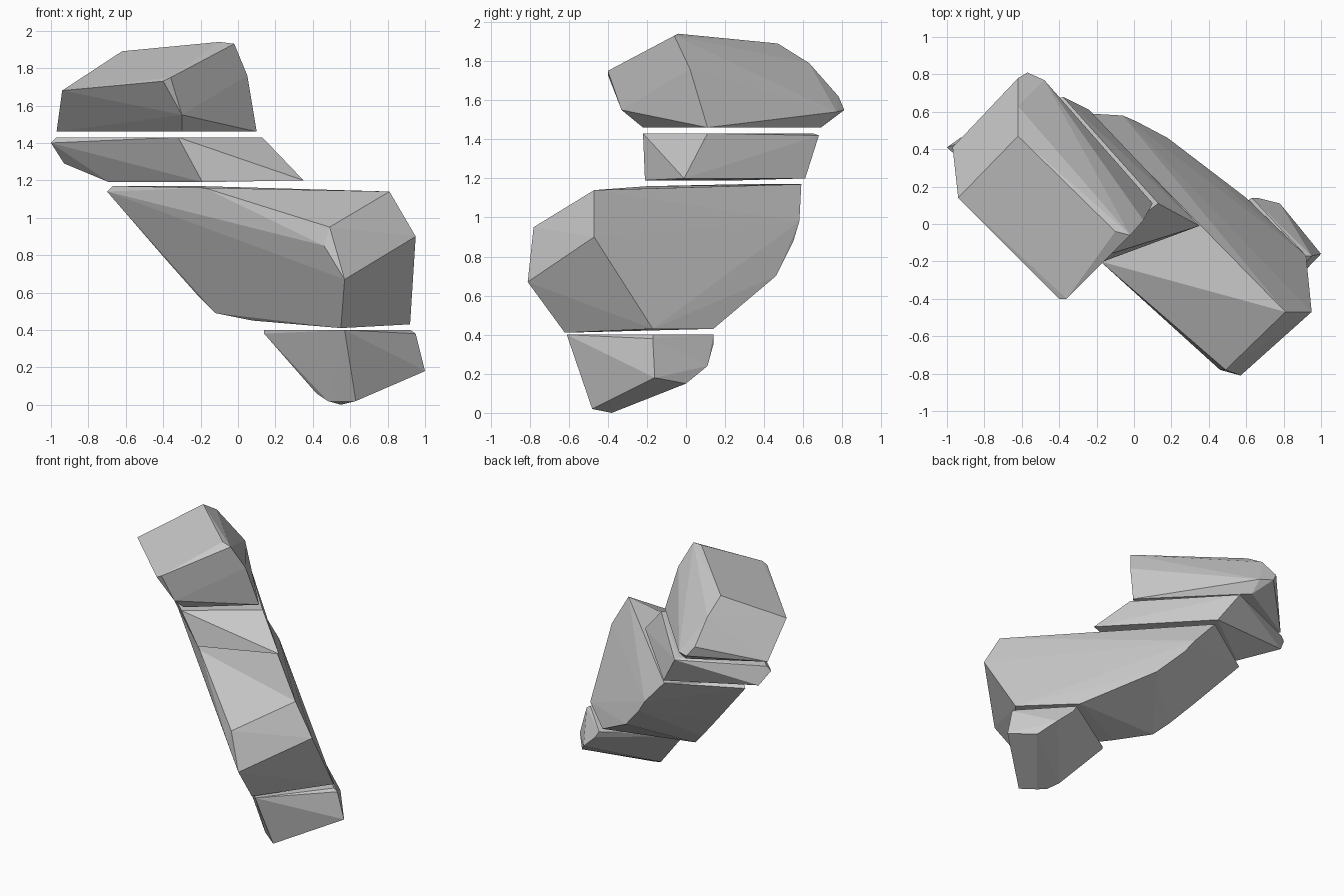
import bpy
import bmesh


def stone(name, corners):
    """Make a flat-faced faceted block as the convex hull of its corners."""
    bm = bmesh.new()
    for c in corners:
        bm.verts.new(c)
    hull = bmesh.ops.convex_hull(bm, input=bm.verts[:])
    junk = [v for v in bm.verts if not v.link_faces]
    bmesh.ops.delete(bm, geom=junk, context='VERTS')
    bmesh.ops.dissolve_limit(bm, angle_limit=0.02, verts=bm.verts[:], edges=bm.edges[:])
    bmesh.ops.recalc_face_normals(bm, faces=bm.faces[:])
    mesh = bpy.data.meshes.new(name)
    bm.to_mesh(mesh)
    bm.free()
    obj = bpy.data.objects.new(name, mesh)
    bpy.context.collection.objects.link(obj)
    return obj


# Cap block: ridge on top, tapered back end
stone("cap_block", [
    (-.40, -.40, 1.73), (-.36, -.40, 1.75), (-.94, .14, 1.68),
    (-.10, -.04, 1.94), (-.02, -.06, 1.93), (-.62, .47, 1.89),
    (-.62, .63, 1.79), (-.62, .78, 1.62), (-.57, .81, 1.55), (-.48, .77, 1.54),
    (.05, .02, 1.76), (-.30, -.33, 1.55),
    (-.97, .41, 1.46), (-.30, -.22, 1.46), (.10, .11, 1.46), (-.48, .69, 1.46),
])

# Thin slab under the cap
stone("upper_slab", [
    (-.97, .42, 1.43), (-.32, -.22, 1.43), (.13, .11, 1.43), (-.40, .65, 1.43),
    (-1.0, .41, 1.40), (-.93, .46, 1.29), (-.38, .68, 1.42),
    (-.69, .28, 1.19), (-.19, -.21, 1.19), (.35, -.01, 1.20), (-.24, .61, 1.20),
])

# Large middle block with a curved underside
stone("middle_block", [
    (-.67, .27, 1.17), (-.70, .29, 1.14), (-.18, -.20, 1.16),
    (.81, -.47, 1.14), (-.23, .59, 1.17),
    (.49, -.78, .95), (.46, -.78, .85), (.57, -.81, .67), (.95, -.47, .90),
    (-.06, .58, .98), (.01, .55, .88), (.18, .46, .70),
    (-.55, .25, .98), (-.38, .18, .77), (-.22, .12, .59), (-.12, .06, .49),
    (.08, -.12, .45), (.55, -.62, .41), (.92, -.17, .43), (.60, .14, .43),
])

# Small foot block
stone("foot_block", [
    (.14, -.17, .40), (.57, -.61, .40), (.92, -.17, .40), (.63, .14, .40),
    (.14, -.17, .38), (.95, -.17, .38), (.66, .14, .35), (.78, .11, .24),
    (1.0, -.16, .18), (.87, .00, .15), (.63, -.48, .02),
    (.42, -.30, .06), (.48, -.36, .02), (.55, -.38, .00),
])
